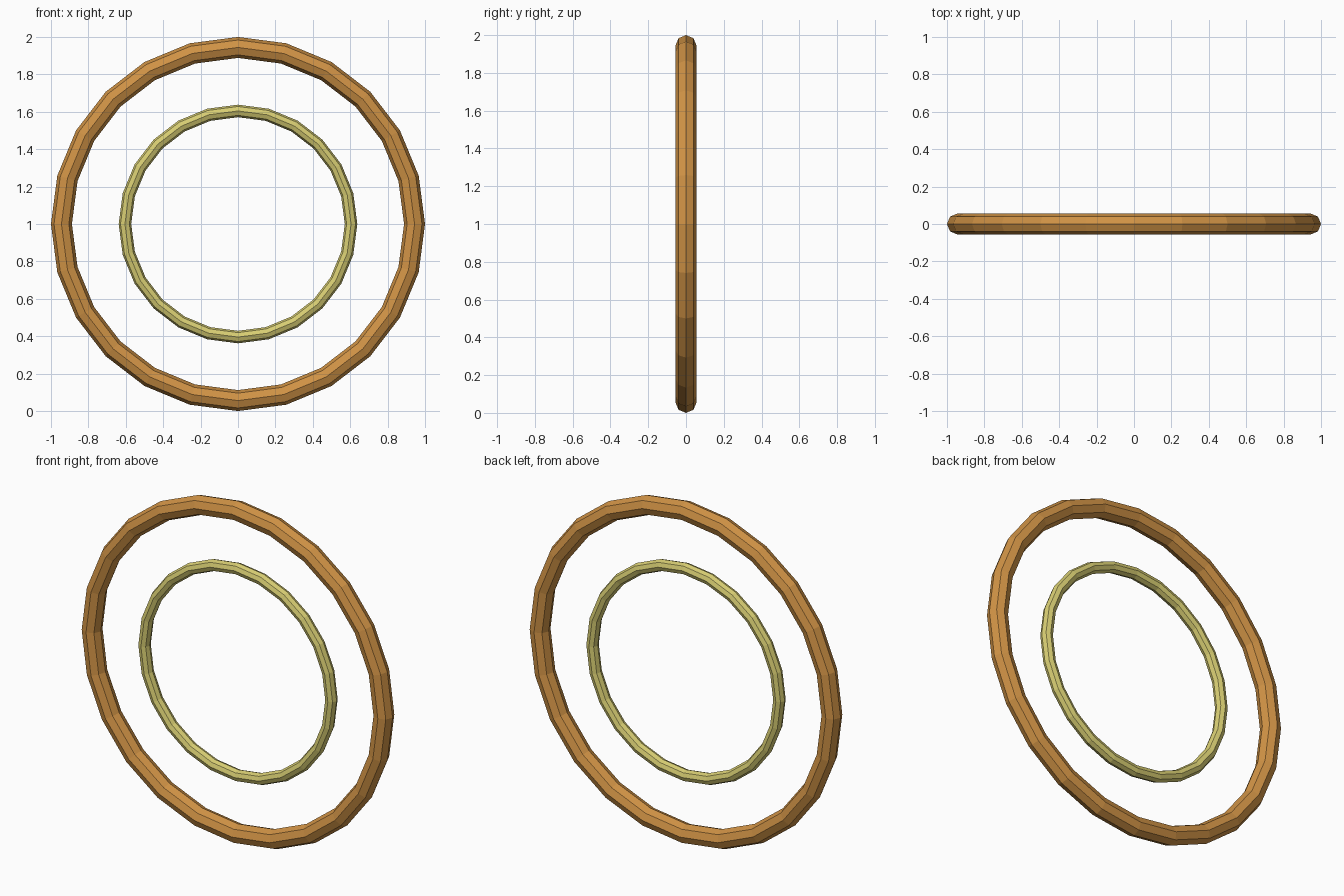
import bpy
import math

if "Cube" in bpy.data.objects:
    bpy.data.objects.remove(bpy.data.objects["Cube"])


def material(name, colour):
    m = bpy.data.materials.new(name)
    m.diffuse_color = (*colour, 1.0)
    m.use_nodes = True
    m.node_tree.nodes["Principled BSDF"].inputs["Base Color"].default_value = m.diffuse_color
    return m


def ring(name, outer, inner, mat):
    # upright low-poly ring: 24 segments around, octagonal section
    bpy.ops.mesh.primitive_torus_add(
        major_segments=24, minor_segments=8,
        major_radius=(outer + inner) / 2, minor_radius=(outer - inner) / 2,
        location=(0, 0, 1), rotation=(math.pi / 2, 0, 0))
    ob = bpy.context.object
    ob.name = name
    ob.data.materials.append(mat)
    bpy.ops.object.shade_flat()
    return ob


orange = material("warm orange brown", (0.63, 0.29, 0.06))
yellow = material("pale yellow", (0.68, 0.61, 0.17))

# large outer ring and thinner concentric inner ring
ring("outer_ring", 1.0, 0.888, orange)
ring("inner_ring", 0.638, 0.571, yellow)
